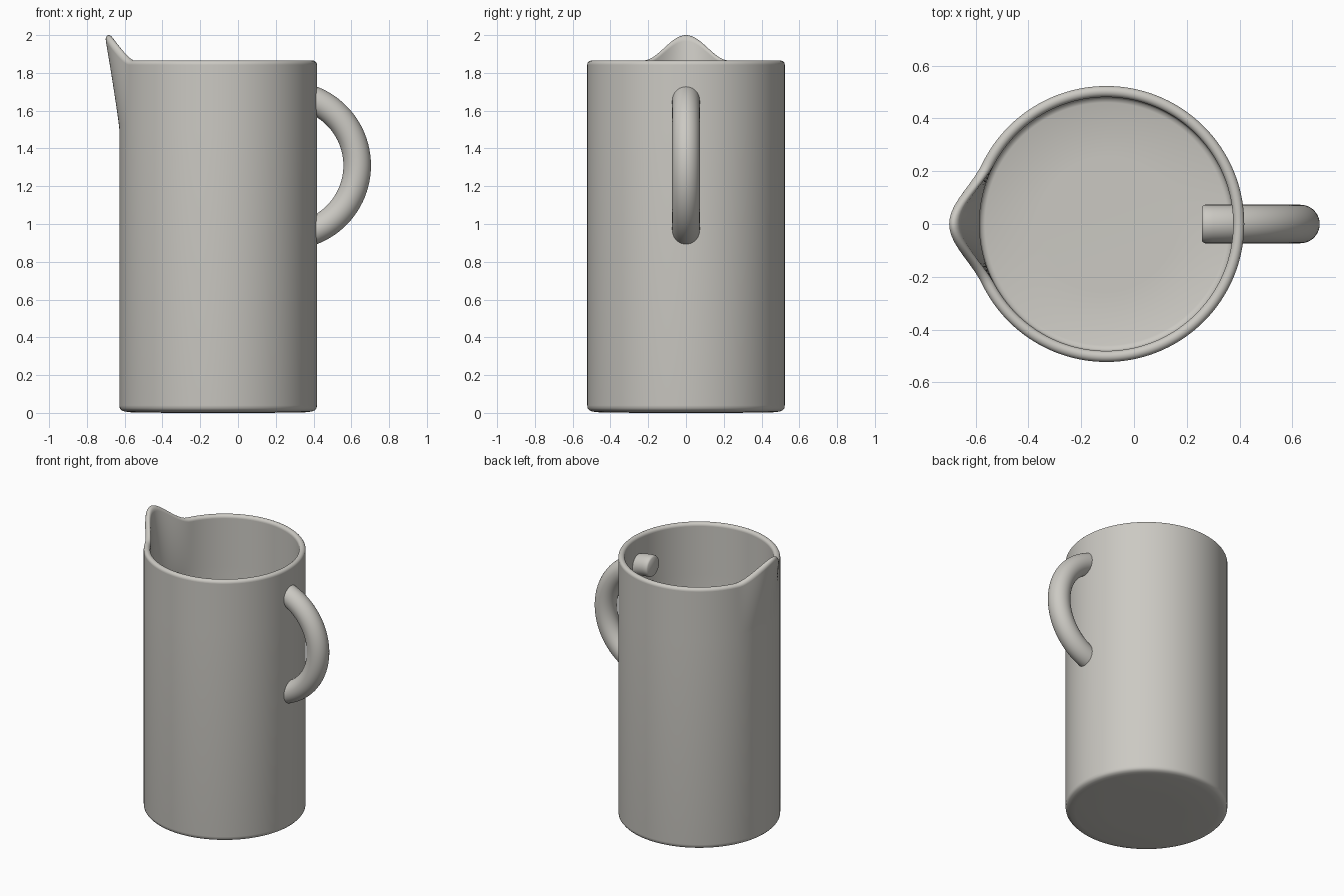
import bpy, bmesh, math

if "Cube" in bpy.data.objects:
    bpy.data.objects.remove(bpy.data.objects["Cube"])

CX, R_OUT, R_IN, RIM_Z = -0.105, 0.523, 0.481, 1.865
SEG = 192

glaze = bpy.data.materials.new("warm_grey_ceramic")
glaze.diffuse_color = (0.60, 0.585, 0.545, 1)
glaze.use_nodes = True
glaze.node_tree.nodes["Principled BSDF"].inputs["Base Color"].default_value = glaze.diffuse_color


def finish(name, bm, angle):
    bmesh.ops.recalc_face_normals(bm, faces=bm.faces)
    mesh = bpy.data.meshes.new(name)
    bm.to_mesh(mesh)
    bm.free()
    mesh.materials.append(glaze)
    obj = bpy.data.objects.new(name, mesh)
    bpy.context.collection.objects.link(obj)
    bpy.ops.object.select_all(action='DESELECT')
    obj.select_set(True)
    bpy.context.view_layer.objects.active = obj
    bpy.ops.object.shade_smooth_by_angle(angle=math.radians(angle))
    return obj


def skin(bm, rings, closed):
    # Bridge consecutive rings of vertices with quads
    n = len(rings[0])
    for a, b in zip(rings, rings[1:]):
        for i in range(n if closed else n - 1):
            j = (i + 1) % n
            bm.faces.new((a[i], a[j], b[j], b[i]))


# Jug body: revolved double wall, pulled outward and upward at the spout
def spout_point(r, z, a):
    x, y = r * math.cos(a), r * math.sin(a)
    if x < 0 and abs(y) < 0.23:
        w = math.cos(math.pi * y / 0.46) ** 2
        g = max(0, (z - 1.50) / (RIM_Z - 1.50)) ** 1.15
        x -= 0.077 * w * g
        z += 0.135 * w * g
    return CX + x, y, z


wall_z = [1.50 + 0.343 * i / 16 for i in range(17)]
r_mid, r_rim = (R_OUT + R_IN) / 2, (R_OUT - R_IN) / 2
profile = [(0.25, 0.0), (0.46, 0.003), (0.495, 0.007), (0.512, 0.014),
           (0.521, 0.025), (R_OUT, 0.04)]
profile += [(R_OUT, z) for z in wall_z]
profile += [(r_mid + r_rim * math.cos(math.pi * i / 10),
             RIM_Z - r_rim + r_rim * math.sin(math.pi * i / 10)) for i in range(11)]
profile += [(R_IN, z) for z in reversed(wall_z)]
profile += [(R_IN, 0.06), (0.475, 0.048), (0.46, 0.042), (0.25, 0.04)]

bm = bmesh.new()
rings = [[bm.verts.new(spout_point(r, z, 2 * math.pi * i / SEG)) for i in range(SEG)]
         for r, z in profile]
skin(bm, rings, True)
bm.faces.new(rings[0])
bm.faces.new(rings[-1])
finish("jug_body", bm, 50)

# Handle: half ring whose softened ends pass through the wall
HX, HZ, MAJOR, MINOR = 0.257, 1.31, 0.374, 0.073
stations = [(-90, 0.88), (-89.2, 0.96), (-88, 1.0)]
stations += [(-88 + 176 * i / 48, 1.0) for i in range(1, 49)]
stations += [(89.2, 0.96), (90, 0.88)]
bm = bmesh.new()
rings = []
for deg, scale in stations:
    t = math.radians(deg)
    ring = []
    for i in range(40):
        p = 2 * math.pi * i / 40
        d = MAJOR + MINOR * scale * math.cos(p)
        ring.append(bm.verts.new((HX + d * math.cos(t), MINOR * scale * math.sin(p),
                                  HZ + d * math.sin(t))))
    rings.append(ring)
skin(bm, rings, True)
bm.faces.new(rings[0])
bm.faces.new(rings[-1])
finish("handle", bm, 50)
